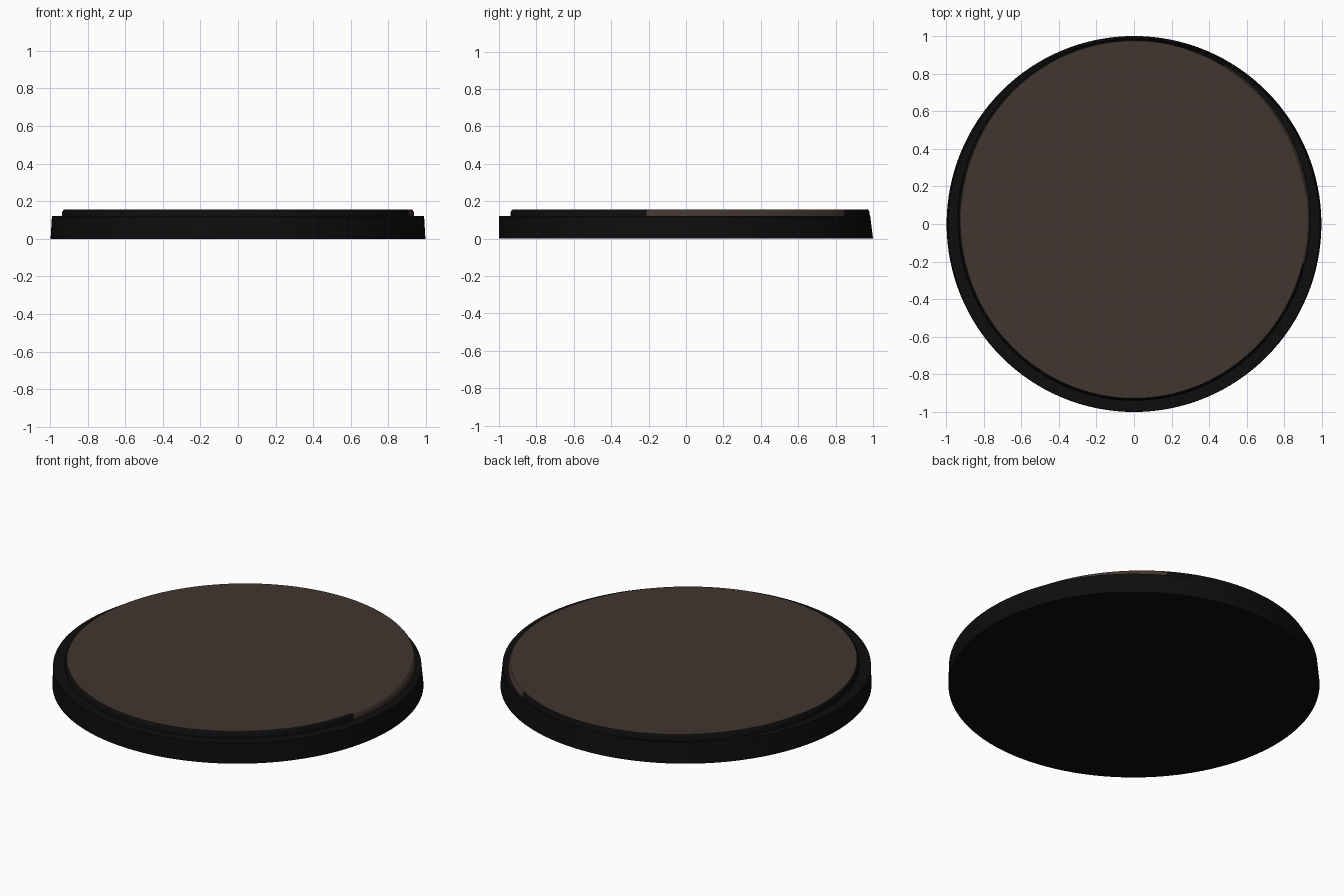
import bpy, bmesh, math

if "Cube" in bpy.data.objects:
    bpy.data.objects.remove(bpy.data.objects["Cube"])

N = 128


def material(name, rgb):
    m = bpy.data.materials.new(name)
    m.diffuse_color = (*rgb, 1)
    m.use_nodes = True
    m.node_tree.nodes["Principled BSDF"].inputs["Base Color"].default_value = m.diffuse_color
    return m


black = material("matte black", (0.0042, 0.0042, 0.0042))
brown = material("earth brown", (0.055, 0.037, 0.029))


def loft(name, rings, cap_bottom=False, cap_top=False):
    """Stack of elliptical rings (rx, ry, centre y, z) joined by quads."""
    bm = bmesh.new()
    loops = []
    for rx, ry, cy, z in rings:
        loops.append([bm.verts.new((rx * math.cos(2 * math.pi * i / N),
                                    cy + ry * math.sin(2 * math.pi * i / N), z))
                      for i in range(N)])
    for a, b in zip(loops, loops[1:]):
        for i in range(N):
            j = (i + 1) % N
            bm.faces.new((a[i], a[j], b[j], b[i]))
    if cap_bottom:
        bm.faces.new(loops[0][::-1])
    if cap_top:
        bm.faces.new(loops[-1])
    bm.normal_update()
    me = bpy.data.meshes.new(name)
    bm.to_mesh(me)
    bm.free()
    ob = bpy.data.objects.new(name, me)
    bpy.context.collection.objects.link(ob)
    me.materials.append(black)
    me.materials.append(brown)
    bpy.ops.object.select_all(action='DESELECT')
    ob.select_set(True)
    bpy.context.view_layer.objects.active = ob
    bpy.ops.object.shade_smooth_by_angle(angle=math.radians(30))
    return ob


# Tapered rim with a flat ledge running in to the foot of the raised ground
foot = (0.937, 0.961, 0.022, 0.12)
base = loft("base_rim", [(0.997, 1.0, 0.0, 0.0),
                         (0.990, 0.992, -0.007, 0.12),
                         foot], cap_bottom=True)

# Raised ground with a rounded edge, set slightly towards the back
ground = loft("raised_ground", [foot,
                                (0.935, 0.959, 0.022, 0.143),
                                (0.931, 0.955, 0.022, 0.151),
                                (0.923, 0.951, 0.024, 0.156)], cap_top=True)

# Brown on the flat top, spilling over the edge on the right-hand side
for p in ground.data.polygons:
    c = p.center
    spill = c.x > 0 and -0.2 < c.y < 0.84 and c.z > 0.125
    p.material_index = 1 if p.normal.z > 0.95 or spill else 0
